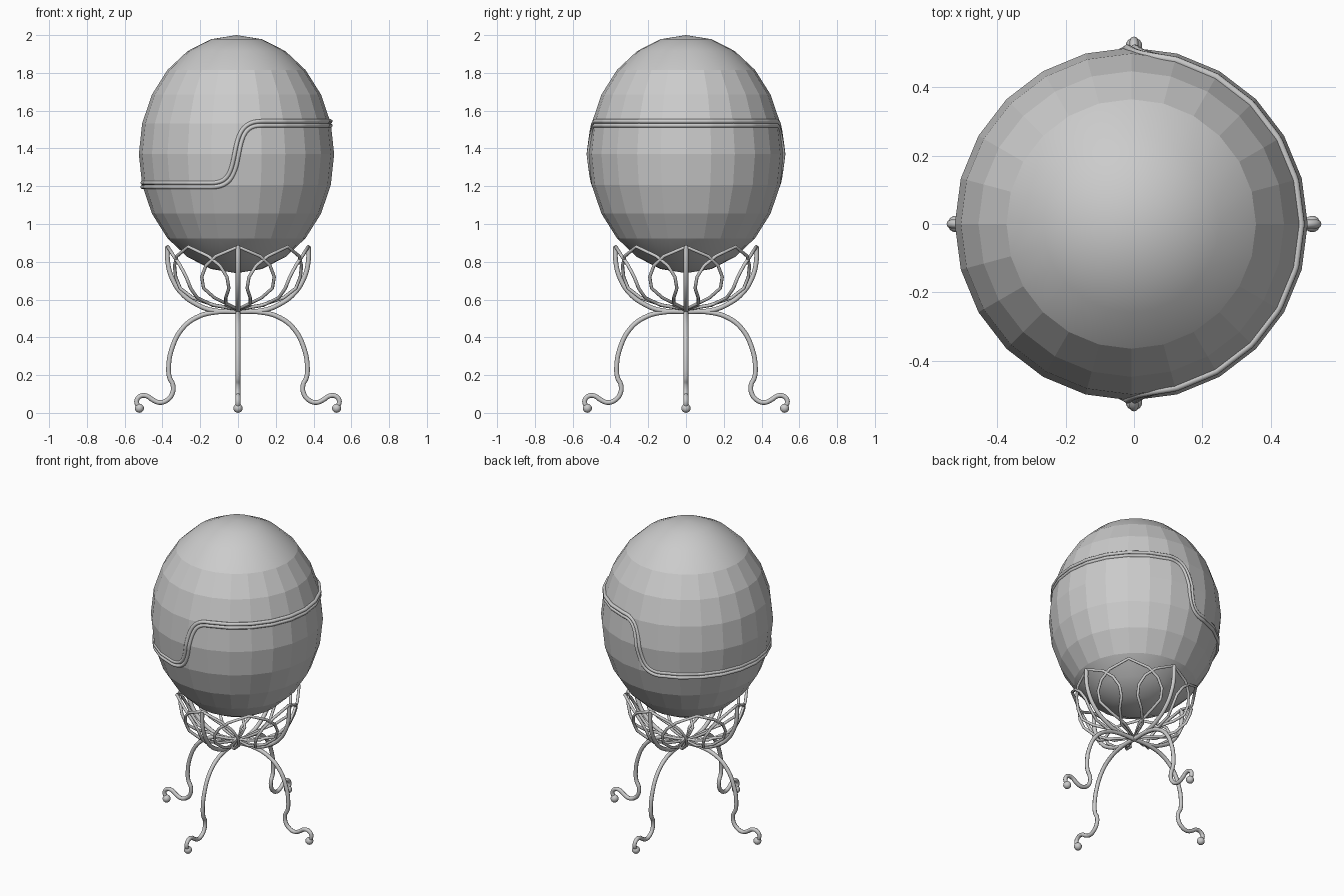
import bpy, bmesh
from math import sin, cos, pi, radians
from mathutils import Vector
from mathutils.bvhtree import BVHTree

cube = bpy.data.objects.get("Cube")
if cube:
    bpy.data.objects.remove(cube)

GREY = (0.6, 0.6, 0.6, 1)
grey = bpy.data.materials.new("plain grey")
grey.use_nodes = True
grey.diffuse_color = GREY
grey.node_tree.nodes["Principled BSDF"].inputs["Base Color"].default_value = GREY


def add_mesh(name, bm):
    mesh = bpy.data.meshes.new(name)
    bm.to_mesh(mesh)
    bm.free()
    obj = bpy.data.objects.new(name, mesh)
    bpy.context.collection.objects.link(obj)
    mesh.materials.append(grey)
    return obj


def add_tube(name, points, radius, kind="POLY", closed=False):
    """Round wire along a path, turned into a smooth mesh."""
    curve = bpy.data.curves.new(name, "CURVE")
    curve.dimensions = "3D"
    curve.bevel_depth = radius
    curve.bevel_resolution = 2
    curve.resolution_u = 5
    curve.use_fill_caps = True
    spline = curve.splines.new(kind)
    dots = spline.bezier_points if kind == "BEZIER" else spline.points
    dots.add(len(points) - 1)
    for dot, p in zip(dots, points):
        if kind == "BEZIER":
            dot.co = p
            dot.handle_left_type = dot.handle_right_type = "AUTO"
        else:
            dot.co = (*p, 1)
    spline.use_cyclic_u = closed
    obj = bpy.data.objects.new(name, curve)
    bpy.context.collection.objects.link(obj)
    curve.materials.append(grey)
    bpy.ops.object.select_all(action="DESELECT")
    obj.select_set(True)
    bpy.context.view_layer.objects.active = obj
    bpy.ops.object.convert(target="MESH")
    bpy.ops.object.shade_smooth_by_angle(angle=radians(50))
    return obj


def polar(r, angle, z):
    return Vector((r * cos(angle), r * sin(angle), z))


# Egg: faceted ellipsoid with smooth caps
MID, HALF, OFF = 1.37, 0.63, -0.008
bm = bmesh.new()
bmesh.ops.create_uvsphere(bm, u_segments=24, v_segments=12, radius=1)
bmesh.ops.scale(bm, vec=(0.517, 0.517, HALF), verts=bm.verts)
bmesh.ops.translate(bm, vec=(OFF, 0, MID), verts=bm.verts)
for face in bm.faces:
    face.smooth = abs(face.calc_center_median().z - MID) > HALF * 0.72
surface = BVHTree.FromBMesh(bm)
add_mesh("egg_shell", bm)

# Seam: high on the left side, low on the right, S-bends front and back
STEP = 0.163
bend = []
for i in range(25):
    t = i / 12 - 1
    bend.append((0.27 * (0.35 * t + 0.65 * t ** 3), STEP * sin(t * pi / 2)))
end = bend[-1][0]
side = [end + (pi - 2 * end) * i / 72 for i in range(1, 72)]
path = [(a - pi / 2, h) for a, h in bend]
path += [(a - pi / 2, STEP) for a in side]
path += [(pi / 2 + a, -h) for a, h in bend]
path += [(pi / 2 + a, -STEP) for a in side]
seam = []
for a, h in path:
    z = MID + h * 0.999
    a += 0.0007
    hit = surface.ray_cast(Vector((OFF, 0, z)), polar(1, a, 0))[0]
    seam.append(hit or Vector((OFF, 0, z)) + polar(0.498, a, 0))
for name, shift in (("upper_seam_rail", 0.011), ("lower_seam_rail", -0.011)):
    rail = []
    for i, p in enumerate(seam):
        along = seam[(i + 1) % len(seam)] - seam[i - 1]
        out = Vector((p.x - OFF, p.y, 0)).normalized()
        rail.append(p - out * 0.002 + out.cross(along).normalized() * shift)
    add_tube(name, rail, 0.0115, closed=True)

# Four scrolled legs with ball feet, and four ribs rising to the basket rim
LEG = [(0, 0.535), (0.12, 0.533), (0.22, 0.505), (0.3, 0.44), (0.35, 0.34),
       (0.367, 0.25), (0.362, 0.185), (0.345, 0.15), (0.347, 0.105), (0.375, 0.068),
       (0.415, 0.055), (0.453, 0.07), (0.485, 0.09), (0.52, 0.087), (0.537, 0.06),
       (0.525, 0.03)]
RIB = [(0, 0.54), (0.13, 0.542), (0.22, 0.575), (0.3, 0.635), (0.352, 0.72),
       (0.372, 0.8), (0.373, 0.88)]
for name, turn in (("left", 0), ("back", 1), ("right", 2), ("front", 3)):
    a = turn * pi / 2
    add_tube(name + "_leg", [polar(r, a, z) for r, z in LEG], 0.0125, "BEZIER")
    add_tube(name + "_rib", [polar(r, a, z) for r, z in RIB], 0.0125, "BEZIER")
    bm = bmesh.new()
    bmesh.ops.create_uvsphere(bm, u_segments=16, v_segments=10, radius=0.024)
    bmesh.ops.translate(bm, vec=polar(0.522, a, 0.0245), verts=bm.verts)
    for face in bm.faces:
        face.smooth = True
    add_mesh(name + "_foot_ball", bm)

# Basket: eight overlapping pointed petals of thin wire (radius, height, half angle)
PETAL = [(0.01, 0.55, 0), (0.14, 0.57, 18), (0.25, 0.61, 30), (0.31, 0.66, 36),
         (0.335, 0.72, 35), (0.35, 0.78, 29), (0.36, 0.83, 19), (0.372, 0.88, 0)]
for i in range(8):
    a = i * pi / 4
    outline = [polar(r, a + radians(h), z) for r, z, h in PETAL]
    outline += [polar(r, a - radians(h), z) for r, z, h in PETAL[-2:0:-1]]
    add_tube("basket_petal_%d" % (i + 1), outline, 0.009, closed=True)
